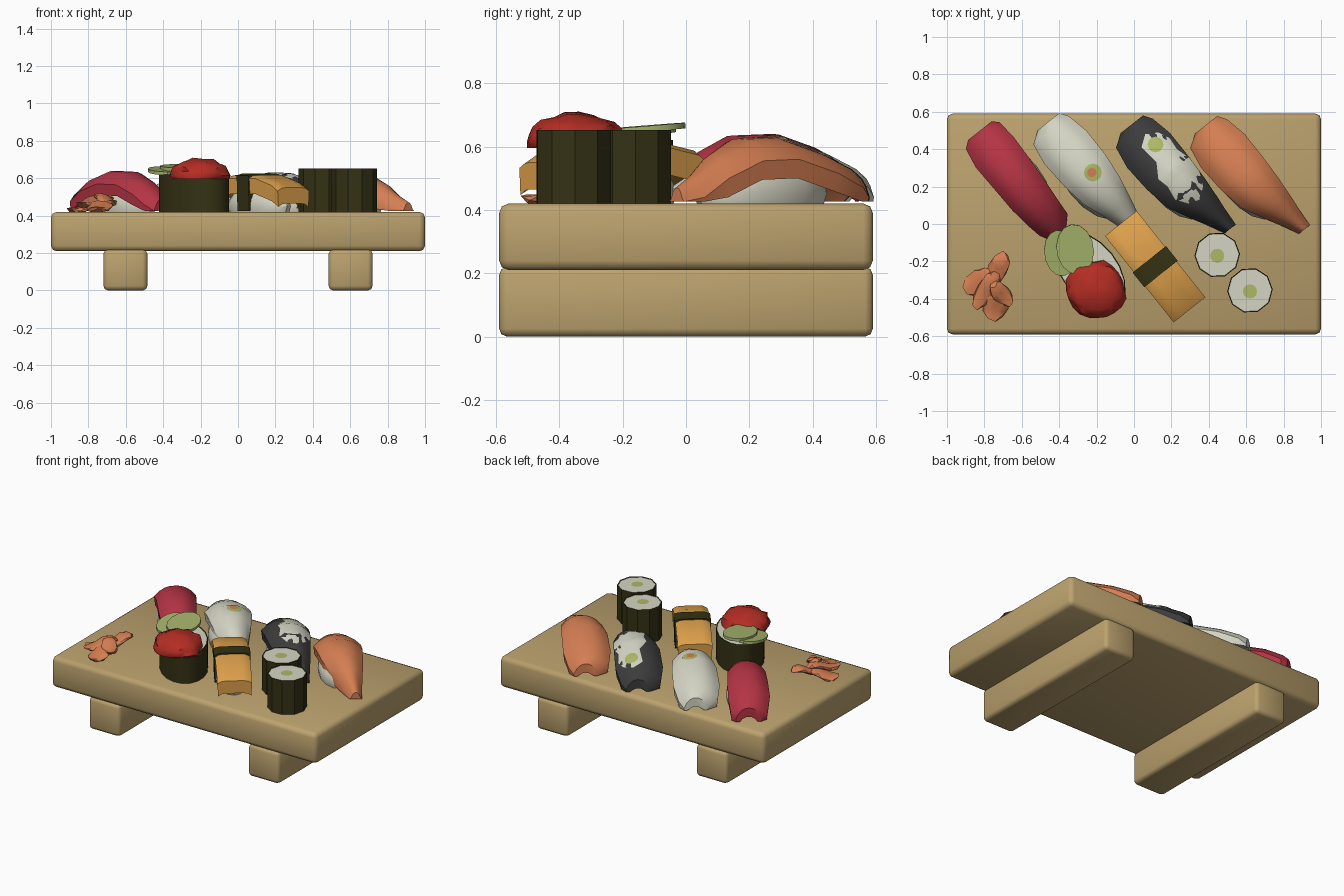
import bpy, bmesh, math, random
from mathutils import Matrix, Vector
from mathutils.bvhtree import BVHTree

random.seed(4)
cube = bpy.data.objects.get("Cube")
if cube:
    bpy.data.objects.remove(cube, do_unlink=True)

BOARD = 0.42                                # height of the serving surface
ANGLE = math.atan2(-0.78, 0.62)             # shared diagonal of the pieces


def material(name, r, g, b):
    m = bpy.data.materials.new(name)
    m.use_nodes = True
    m.diffuse_color = (r, g, b, 1)
    bsdf = m.node_tree.nodes["Principled BSDF"]
    bsdf.inputs["Base Color"].default_value = (r, g, b, 1)
    bsdf.inputs["Roughness"].default_value = 0.8
    return m


wood = material("pale_wood", 0.50, 0.36, 0.155)
rice = material("rice_white", 0.66, 0.66, 0.55)
nori = material("seaweed", 0.035, 0.031, 0.007)
tuna = material("tuna_red", 0.46, 0.034, 0.058)
salmon = material("salmon_orange", 0.66, 0.21, 0.085)
skin = material("dark_skin", 0.045, 0.045, 0.047)
roe = material("roe_red", 0.45, 0.026, 0.017)
egg = material("egg_yellow", 0.72, 0.35, 0.07)
cucumber = material("cucumber_green", 0.38, 0.45, 0.15)
wasabi = material("wasabi_green", 0.42, 0.48, 0.13)


def finish(name, bm, mats, smooth=35):
    bmesh.ops.recalc_face_normals(bm, faces=bm.faces)
    mesh = bpy.data.meshes.new(name)
    bm.to_mesh(mesh)
    bm.free()
    obj = bpy.data.objects.new(name, mesh)
    bpy.context.collection.objects.link(obj)
    for m in mats:
        mesh.materials.append(m)
    if smooth:
        bpy.ops.object.select_all(action='DESELECT')
        obj.select_set(True)
        bpy.context.view_layer.objects.active = obj
        bpy.ops.object.shade_smooth_by_angle(angle=math.radians(smooth))
    return obj


def placed(x, y, z=0, angle=ANGLE):
    return Matrix.Translation((x, y, z)) @ Matrix.Rotation(angle, 4, 'Z')


def block(name, centre, size, bevel):
    bm = bmesh.new()
    bmesh.ops.create_cube(bm, size=1)
    bmesh.ops.scale(bm, vec=size, verts=bm.verts)
    bmesh.ops.translate(bm, vec=centre, verts=bm.verts)
    bmesh.ops.bevel(bm, geom=bm.edges[:], offset=bevel, segments=2, affect='EDGES', profile=0.5)
    finish(name, bm, [wood], 50)


def slab(name, x, y, stations, mat, drop, thick, power=2.5):
    """Draped slice; each station is (along, low side, high side, top height)."""
    bm = bmesh.new()
    us = [i / 4 - 1 for i in range(9)]
    rings = []
    for s, lo, hi, top in stations:
        mid, half = (lo + hi) / 2, (hi - lo) / 2
        over = [(u, top - drop * abs(u) ** power) for u in us]
        under = [(u * 0.95, z - thick) for u, z in reversed(over)]
        rings.append([bm.verts.new((s, mid + u * half, max(z, BOARD + 0.006)))
                      for u, z in over + under])
    for a, b in zip(rings, rings[1:]):
        for i in range(len(a)):
            j = (i + 1) % len(a)
            bm.faces.new((a[i], a[j], b[j], b[i]))
    for ring in (rings[0], rings[-1]):
        bm.faces.new(ring)
    bm.transform(placed(x, y))
    return finish(name, bm, [mat])


def mound(name, x, y, a, b, height):
    bm = bmesh.new()
    bmesh.ops.create_uvsphere(bm, u_segments=16, v_segments=10, radius=1)
    for v in bm.verts:
        v.co = (v.co.x * a, v.co.y * b, max(v.co.z, -0.25) * height)
    bm.transform(placed(x, y, BOARD + height * 0.25))
    finish(name, bm, [rice])


def roll(name, x, y, rx, ry, top, sides):
    """Seaweed wall around a rice core."""
    bm = bmesh.new()
    bmesh.ops.create_cone(bm, cap_ends=True, segments=sides, radius1=1, radius2=1, depth=1)
    bmesh.ops.scale(bm, vec=(rx, ry, top - BOARD), verts=bm.verts)
    cap = max(bm.faces, key=lambda f: f.calc_center_median().z)
    bmesh.ops.inset_region(bm, faces=[cap], thickness=0.005, depth=-0.004)
    cap.material_index = 1
    bm.transform(placed(x, y, (top + BOARD) / 2))
    return finish(name, bm, [nori, rice])


def patch(name, target, outline, mat, lift):
    """Thin painted plate laid on the top surface of a piece."""
    tree = BVHTree.FromPolygons([v.co for v in target.data.vertices],
                                [p.vertices[:] for p in target.data.polygons])
    centre = sum((Vector(p) for p in outline), Vector((0, 0))) / len(outline)
    bm = bmesh.new()

    def drop(p):
        hit = tree.ray_cast(Vector((p.x, p.y, 2)), Vector((0, 0, -1)))[0]
        return bm.verts.new((p.x, p.y, (hit.z if hit else BOARD) + lift))

    hub = drop(centre)
    rings = [[drop(centre.lerp(Vector(p), k / 5)) for p in outline] for k in range(1, 6)]
    n = len(outline)
    for i in range(n):
        j = (i + 1) % n
        bm.faces.new((hub, rings[0][i], rings[0][j]))
        for a, b in zip(rings, rings[1:]):
            bm.faces.new((a[i], b[i], b[j], a[j]))
    finish(name, bm, [mat])


def circle(x, y, r):
    return [(x + r * math.cos(k * math.pi / 6), y + r * math.sin(k * math.pi / 6))
            for k in range(12)]


# Serving board with two runner feet
block("board", (0, 0, 0.315), (2, 1.18, 0.21), 0.03)
for side, label in ((-1, "right"), (1, "left")):
    block(label + "_foot", (side * 0.602, 0, 0.11), (0.235, 1.18, 0.22), 0.025)

# Fish slices over rice
blunt = [(-0.34, -0.07, 0.09, 0.52), (-0.31, -0.11, 0.12, 0.545), (-0.2, -0.13, 0.13, 0.60),
         (-0.06, -0.125, 0.125, 0.64), (0.1, -0.12, 0.115, 0.635), (0.22, -0.105, 0.105, 0.585),
         (0.3, -0.09, 0.1, 0.53), (0.35, -0.06, 0.05, 0.49)]
tapered = [(-0.385, -0.06, 0.09, 0.51), (-0.34, -0.13, 0.12, 0.54), (-0.22, -0.15, 0.145, 0.585),
           (-0.06, -0.14, 0.145, 0.63), (0.08, -0.115, 0.14, 0.625), (0.21, -0.05, 0.13, 0.57),
           (0.3, 0.0, 0.12, 0.51), (0.38, 0.04, 0.115, 0.47)]
straight = [(s, lo * 0.95 - 0.4 * max(0, s) * abs(s), hi - 0.12 * max(0, s), z)
            for s, lo, hi, z in tapered]
slab("tuna_slice", -0.62, 0.227, blunt, tuna, 0.07, 0.06)
white_fish = slab("white_fish_slice", -0.23, 0.236, straight, rice, 0.07, 0.06)
dark_fish = slab("dark_fish_slice", 0.217, 0.223, tapered, skin, 0.07, 0.06)
slab("salmon_slice", 0.614, 0.22, tapered, salmon, 0.07, 0.06)
for label, x in (("tuna", -0.62), ("white_fish", -0.24), ("dark_fish", 0.2), ("salmon", 0.59)):
    mound(label + "_rice", x, 0.235, 0.25, 0.125, 0.13)

# Coloured patches on the fish
patch("white_fish_garnish", white_fish, circle(-0.22, 0.275, 0.048), wasabi, 0.003)
patch("white_fish_garnish_centre", white_fish, circle(-0.225, 0.275, 0.025), salmon, 0.006)
belly = [(0.04, 0.41), (0.06, 0.48), (0.13, 0.49), (0.19, 0.46), (0.23, 0.4), (0.3, 0.35),
         (0.35, 0.28), (0.37, 0.2), (0.35, 0.13), (0.29, 0.11), (0.22, 0.13), (0.18, 0.2),
         (0.13, 0.24), (0.12, 0.33)]
patch("dark_fish_belly", dark_fish, belly, rice, 0.003)
patch("dark_fish_garnish", dark_fish, circle(0.115, 0.425, 0.042), wasabi, 0.006)

# Egg block tied with a seaweed band
arch = [(-0.295, 0.565), (-0.26, 0.59), (-0.12, 0.618), (0.1, 0.618), (0.24, 0.58), (0.295, 0.55)]
slab("egg_block", 0.113, -0.228, [(s, -0.108, 0.108, z) for s, z in arch], egg, 0.018, 0.085, 6)
slab("egg_band", 0.113, -0.228, [(s, -0.114, 0.114, 0.626) for s in (-0.05, 0.05)],
     nori, 0.012, 0.19, 6)
mound("egg_rice", 0.113, -0.228, 0.24, 0.105, 0.115)

# Tall rolls with a green core
for label, x, y in (("back", 0.445, -0.165), ("front", 0.62, -0.355)):
    body = roll(label + "_roll", x, y, 0.122, 0.122, 0.653, 10)
    patch(label + "_roll_core", body, circle(x, y - 0.005, 0.038), wasabi, 0.003)

# Oval roll with roe and cucumber
roll("oval_roll", -0.235, -0.25, 0.24, 0.15, 0.62, 18)
bm = bmesh.new()
bmesh.ops.create_icosphere(bm, subdivisions=3, radius=1)
for v in bm.verts:
    v.co *= random.uniform(0.9, 1.04)
    v.co = (v.co.x * 0.165, v.co.y * 0.16, max(v.co.z, -0.2) * 0.095)
bm.transform(placed(-0.203, -0.35, 0.615))
finish("roe_heap", bm, [roe], 40)
for label, x, y, z, rx, ry, tilt in (("lower", -0.395, -0.155, 0.64, 0.085, 0.125, 0.12),
                                     ("upper", -0.315, -0.135, 0.656, 0.1, 0.135, 0.08)):
    bm = bmesh.new()
    bmesh.ops.create_cone(bm, cap_ends=True, segments=14, radius1=1, radius2=1, depth=1)
    bmesh.ops.scale(bm, vec=(rx, ry, 0.018), verts=bm.verts)
    bm.transform(placed(x, y, z, 0.15) @ Matrix.Rotation(tilt, 4, 'X'))
    finish(label + "_cucumber_slice", bm, [cucumber])

# Pickled ginger shavings
shavings = [(-0.82, -0.31, 0.445, 0.1, 0.07, 0.5), (-0.73, -0.24, 0.475, 0.1, 0.055, 1.1),
            (-0.74, -0.43, 0.45, 0.09, 0.07, 1.3), (-0.79, -0.35, 0.475, 0.12, 0.05, 1.0),
            (-0.71, -0.37, 0.485, 0.085, 0.05, 2.3)]
for k, (x, y, z, a, b, turn) in enumerate(shavings):
    bm = bmesh.new()
    bmesh.ops.create_icosphere(bm, subdivisions=2, radius=1)
    for v in bm.verts:
        w = random.uniform(0.92, 1.06)
        fold = 0.02 * math.sin(3 * v.co.x)
        v.co = (v.co.x * a * w, v.co.y * b * w, v.co.z * 0.02 + fold)
    bm.transform(placed(x, y, z, turn))
    finish(f"ginger_shaving_{k + 1}", bm, [salmon], 30)
